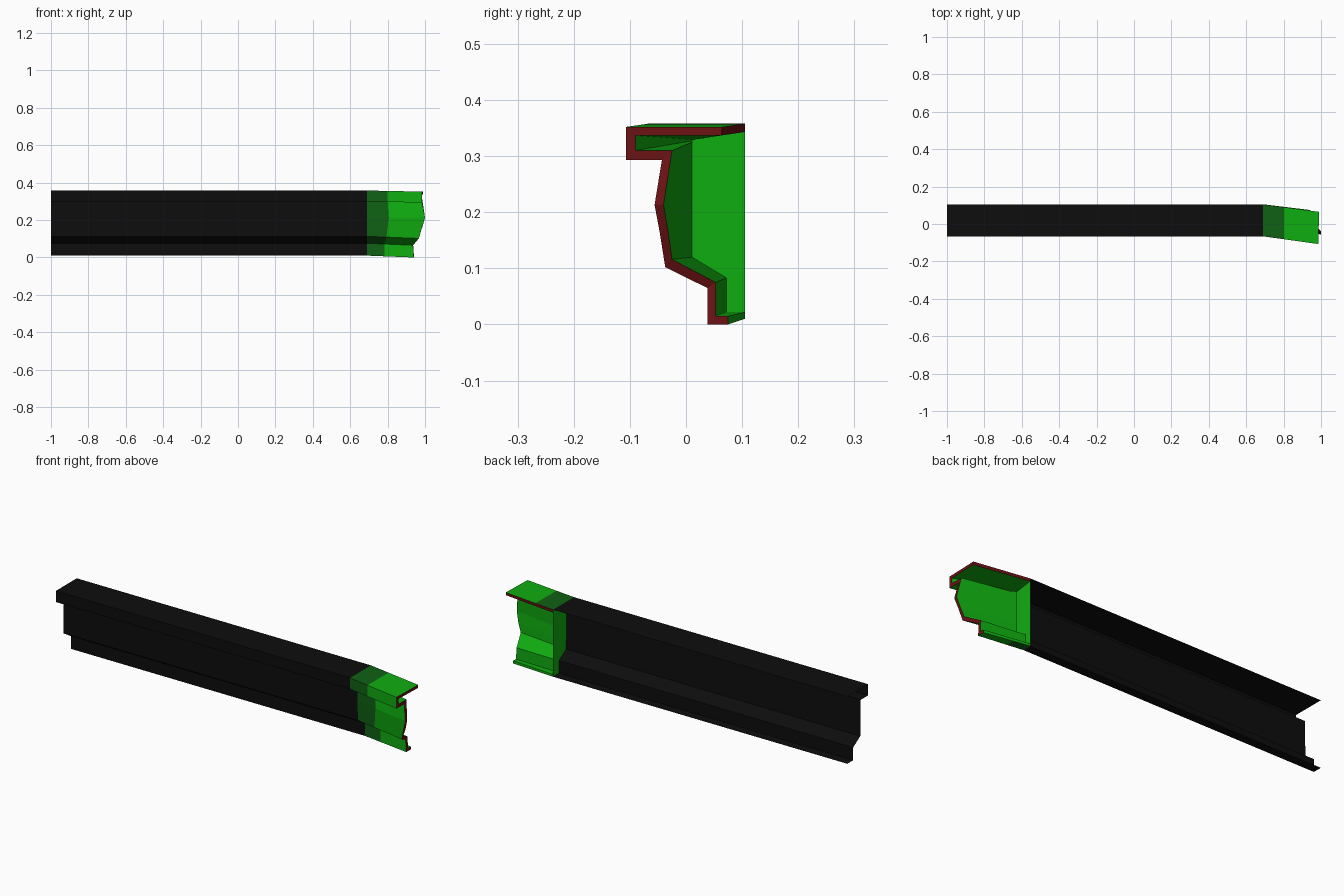
import bpy
import bmesh
from mathutils import Vector

old = bpy.data.objects.get("Cube")
if old:
    bpy.data.objects.remove(old, do_unlink=True)


def make_material(name, colour):
    mat = bpy.data.materials.new(name)
    mat.use_nodes = True
    mat.diffuse_color = (*colour, 1)
    mat.node_tree.nodes["Principled BSDF"].inputs["Base Color"].default_value = (*colour, 1)
    return mat


black = make_material("black", (0.004, 0.004, 0.004))
bright = make_material("bright green", (0.005, 0.42, 0.005))
dark = make_material("dark green", (0.005, 0.12, 0.007))
red = make_material("dark red", (0.15, 0.006, 0.007))


def make_object(name, bm, materials):
    mesh = bpy.data.meshes.new(name)
    bm.to_mesh(mesh)
    bm.free()
    for mat in materials:
        mesh.materials.append(mat)
    obj = bpy.data.objects.new(name, mesh)
    bpy.context.collection.objects.link(obj)


def add_ring(bm, points):
    return [bm.verts.new(p) for p in points]


def bridge(bm, a, b, index=0):
    for i in range(len(a) - 1):
        bm.faces.new((a[i], b[i], b[i + 1], a[i + 1])).material_index = index


# Cross-section of the straight rail (y, z), from top rear to bottom rear
JOINT = 0.69
section = [(0.105, 0.358), (-0.066, 0.358), (-0.066, 0.3), (-0.005, 0.3),
           (-0.004, 0.215), (-0.003, 0.165), (-0.002, 0.113),
           (0.057, 0.076), (0.057, 0.01), (0.105, 0.01)]

# Cross-section where the hollow meets the closing wall
hollow = [(0.105, 0.343), (0.012, 0.329), (0.01, 0.327), (0.011, 0.325),
          (0.011, 0.215), (0.011, 0.165), (0.011, 0.12),
          (0.072, 0.083), (0.072, 0.022), (0.105, 0.022)]

# Far end, outer and inner edges (x, y, z)
end_x = [0.99, 0.985, 0.985, 0.985, 1.0, 0.985, 0.967, 0.936, 0.94, 0.94]
end_outer = [(0.065, 0.352), (-0.107, 0.352), (-0.107, 0.293), (-0.043, 0.293),
             (-0.056, 0.213), (-0.047, 0.165), (-0.037, 0.102),
             (0.038, 0.065), (0.038, 0), (0.075, 0)]
end_inner = [(0.063, 0.337), (-0.09, 0.337), (-0.09, 0.31), (-0.025, 0.31),
             (-0.04, 0.213), (-0.031, 0.16), (-0.025, 0.116),
             (0.053, 0.075), (0.053, 0.015), (0.075, 0.015)]

# Long straight rail
bm = bmesh.new()
bridge(bm, add_ring(bm, [(-1, *p) for p in section]),
       add_ring(bm, [(JOINT, *p) for p in section]))
make_object("straight_rail", bm, [black])

# Angled end piece: outer skin in two bands, end rim, hollow and closing wall
BRIGHT, DARK, RED = range(3)
bm = bmesh.new()
start = [Vector((JOINT, *p)) for p in section]
finish = [Vector((x, *p)) for x, p in zip(end_x, end_outer)]
outer_start = add_ring(bm, start)
outer_mid = add_ring(bm, [a.lerp(b, 0.375) for a, b in zip(start, finish)])
outer_end = add_ring(bm, finish)
inner_end = add_ring(bm, [(x, *p) for x, p in zip(end_x, end_inner)])
inner_start = add_ring(bm, [(JOINT + 0.003, *p) for p in hollow])
bridge(bm, outer_start, outer_mid, DARK)
bridge(bm, outer_mid, outer_end, BRIGHT)
bridge(bm, outer_end, inner_end, RED)
bridge(bm, inner_end, inner_start, BRIGHT)
bm.faces.new(outer_start[::-1]).material_index = BRIGHT

# Rear edges of the upper and lower flanges
for i, index in ((0, RED), (-1, BRIGHT)):
    bm.faces.new((outer_start[i], outer_mid[i], outer_end[i],
                  inner_end[i], inner_start[i])).material_index = index
bmesh.ops.recalc_face_normals(bm, faces=bm.faces[:])
make_object("angled_end", bm, [bright, dark, red])
